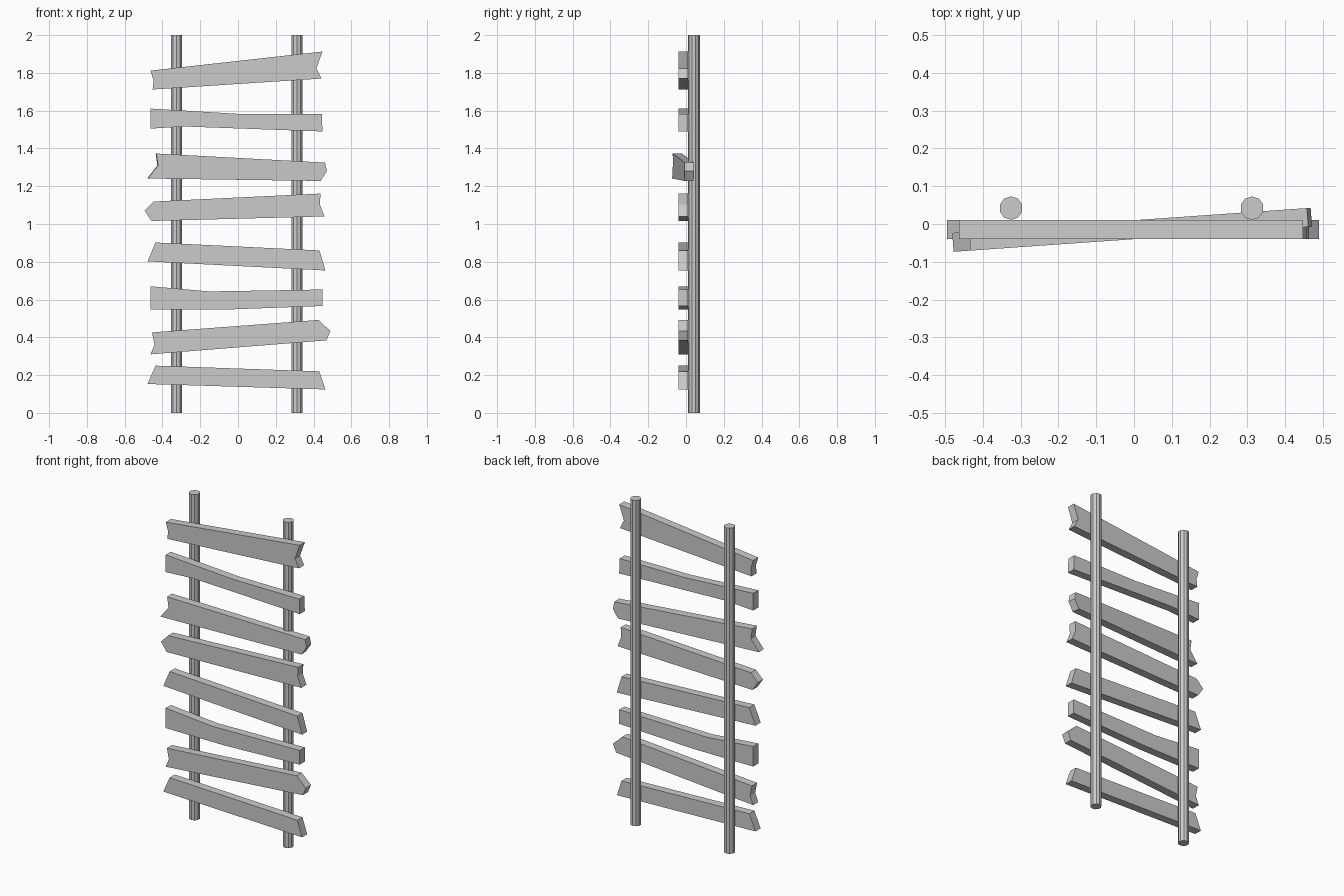
import bpy, bmesh, math
from mathutils import Matrix

if "Cube" in bpy.data.objects:
    bpy.data.objects.remove(bpy.data.objects["Cube"])

FRONT, BACK = -0.04, 0.01   # plank thickness range in y


def make_object(name, bm):
    bmesh.ops.recalc_face_normals(bm, faces=bm.faces)
    mesh = bpy.data.meshes.new(name)
    bm.to_mesh(mesh)
    bm.free()
    ob = bpy.data.objects.new(name, mesh)
    bpy.context.collection.objects.link(ob)


def plank(name, outline, yaw=0.0):
    """Extrude an (x, z) outline through the plank thickness."""
    bm = bmesh.new()
    face = bm.faces.new([bm.verts.new((x, FRONT, z)) for x, z in outline])
    ext = bmesh.ops.extrude_face_region(bm, geom=[face], use_keep_orig=True)
    back = [v for v in ext["geom"] if isinstance(v, bmesh.types.BMVert)]
    bmesh.ops.translate(bm, verts=back, vec=(0, BACK - FRONT, 0))
    mid = (FRONT + BACK) / 2
    bmesh.ops.rotate(bm, verts=bm.verts, cent=(0, mid, 0),
                     matrix=Matrix.Rotation(math.radians(yaw), 3, 'Z'))
    make_object(name, bm)


def pole(name, x):
    bm = bmesh.new()
    bmesh.ops.create_cone(bm, cap_ends=True, segments=10, radius1=0.031,
                          radius2=0.031, depth=2,
                          matrix=Matrix.Translation((x, 0.042, 1)))
    make_object(name, bm)


# Two upright poles behind the planks
pole("left_pole", -0.325)
pole("right_pole", 0.312)

# Rough-cut planks, bottom to top
plank("plank_1", [(-.437, .25), (-.479, .153), (.463, .124), (.431, .22)])
plank("plank_2", [(-.455, .426), (-.442, .362), (-.463, .31), (.468, .384),
                  (.489, .433), (.426, .492)])
plank("plank_3", [(-.463, .67), (-.463, .547), (-.06, .547), (.447, .566),
                  (.447, .653), (-.15, .643)])
plank("plank_4", [(-.437, .902), (-.479, .802), (.463, .754), (.431, .86)])
plank("plank_5", [(-.447, 1.119), (-.495, 1.071), (-.458, 1.016),
                  (.458, 1.04), (.433, 1.103), (.437, 1.161)])
plank("plank_6", [(-.435, 1.373), (-.426, 1.31), (-.48, 1.241),
                  (.437, 1.228), (.47, 1.28), (.46, 1.325)], yaw=4)
plank("plank_7", [(-.463, 1.611), (-.463, 1.505), (-.28, 1.516),
                  (.447, 1.49), (.444, 1.582), (0, 1.583)])
plank("plank_8", [(-.463, 1.812), (-.447, 1.759), (-.452, 1.712),
                  (.442, 1.77), (.415, 1.823), (.447, 1.913)])
